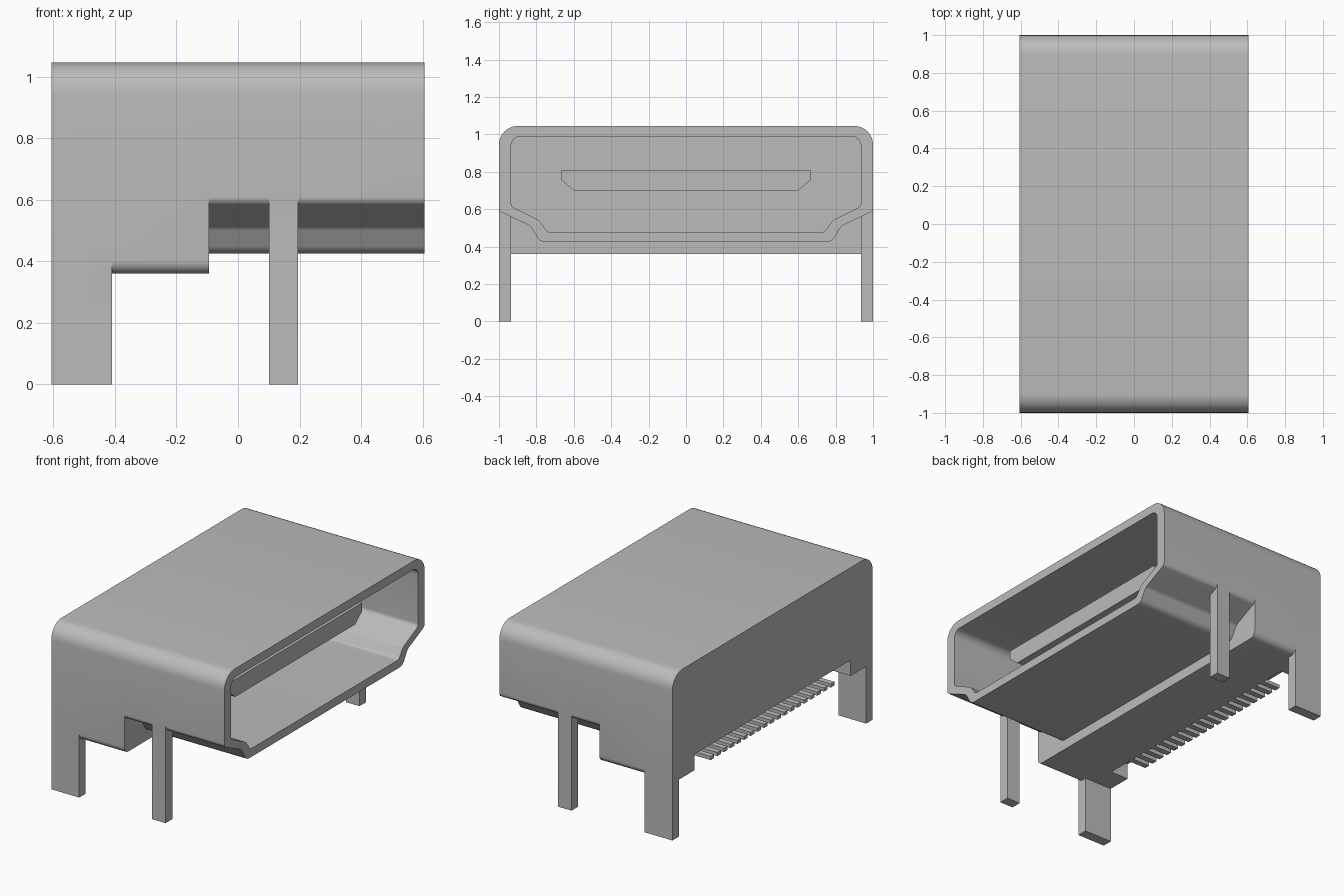
import bpy, bmesh, math
from mathutils import Vector

cube = bpy.data.objects.get("Cube")
if cube:
    bpy.data.objects.remove(cube, do_unlink=True)

metal = bpy.data.materials.new("grey_metal")
metal.use_nodes = True
GREY = (0.5, 0.5, 0.5, 1)
metal.diffuse_color = GREY
metal.node_tree.nodes["Principled BSDF"].inputs["Base Color"].default_value = GREY


def mirrored_profile(half):
    """Mirror (y, z, radius) corners across y = 0 and round each corner."""
    corners = half + [(-y, z, r) for y, z, r in reversed(half)]
    out = []
    for i, (y, z, r) in enumerate(corners):
        p = Vector((y, z))
        if r == 0:
            out.append(p)
            continue
        a = (Vector(corners[i - 1][:2]) - p).normalized()
        b = (Vector(corners[(i + 1) % len(corners)][:2]) - p).normalized()
        half_angle = a.angle(b) / 2
        centre = p + (a + b).normalized() * (r / math.sin(half_angle))
        start = p + a * (r / math.tan(half_angle)) - centre
        end = p + b * (r / math.tan(half_angle)) - centre
        steps = 8
        for s in range(steps + 1):
            t = s / steps
            out.append(centre + start.slerp(end, t) * r / start.slerp(end, t).length)
    return out


def extrude(name, points, x0, x1):
    """Solid prism along x from a (y, z) profile."""
    bm = bmesh.new()
    face = bm.faces.new([bm.verts.new((x0, p[0], p[1])) for p in points])
    moved = bmesh.ops.extrude_face_region(bm, geom=[face])["geom"]
    verts = [v for v in moved if isinstance(v, bmesh.types.BMVert)]
    bmesh.ops.translate(bm, verts=verts, vec=(x1 - x0, 0, 0))
    bmesh.ops.recalc_face_normals(bm, faces=bm.faces)
    mesh = bpy.data.meshes.new(name)
    bm.to_mesh(mesh)
    bm.free()
    mesh.materials.append(metal)
    obj = bpy.data.objects.new(name, mesh)
    bpy.context.collection.objects.link(obj)
    return obj


def box(name, x0, x1, y0, y1, z0, z1):
    return extrude(name, [(y0, z0), (y1, z0), (y1, z1), (y0, z1)], x0, x1)


def select(obj):
    bpy.ops.object.select_all(action="DESELECT")
    obj.select_set(True)
    bpy.context.view_layer.objects.active = obj


def combine(obj, other, operation):
    mod = obj.modifiers.new(operation, "BOOLEAN")
    mod.operation, mod.solver, mod.object = operation, "EXACT", other
    other.hide_render = True
    select(obj)
    bpy.ops.object.modifier_apply(modifier=mod.name)
    bpy.data.objects.remove(other, do_unlink=True)


# Profiles: rear block, outer shell and its cavity
rear_half = [(1, 1.045, 0.1), (1, 0.36, 0.04)]
outer_half = [(1, 1.045, 0.1), (1, 0.59, 0.03), (0.83, 0.51, 0.04), (0.78, 0.425, 0.05)]
inner_half = [(0.935, 0.99, 0.05), (0.935, 0.615, 0.03), (0.785, 0.54, 0.04), (0.74, 0.478, 0.03)]

# Housing: stepped rear block joined to the hollow front shell
housing = extrude("housing", mirrored_profile(rear_half), -0.605, -0.095)
combine(housing, extrude("front_shell", mirrored_profile(outer_half), -0.3, 0.605), "UNION")

# Legs, in mirrored pairs
for side in (-1, 1):
    y0, y1 = sorted((side * 0.935, side))
    for x0, x1, top in ((-0.605, -0.41, 0.5), (0.1, 0.195, 0.62)):
        combine(housing, box("leg", x0, x1, y0, y1, 0, top), "UNION")

# Socket opening and the notch above the contact pins
combine(housing, extrude("cavity_cutter", mirrored_profile(inner_half), -0.5, 0.7), "DIFFERENCE")
combine(housing, box("notch_cutter", -0.7, -0.48, -0.78, 0.78, 0.3, 0.46), "DIFFERENCE")
select(housing)
bpy.ops.object.shade_smooth_by_angle(angle=math.radians(25))

# Contact tongue inside the socket
tongue_half = [(0.665, 0.81, 0), (0.665, 0.755, 0), (0.6, 0.7, 0)]
extrude("contact_tongue", mirrored_profile(tongue_half), -0.52, 0.4)

# Row of solder pins
for i in range(19):
    y = (i - 9) / 15
    box(f"pin_{i + 1}", -0.605, -0.46, y - 0.018, y + 0.018, 0.362, 0.385)
